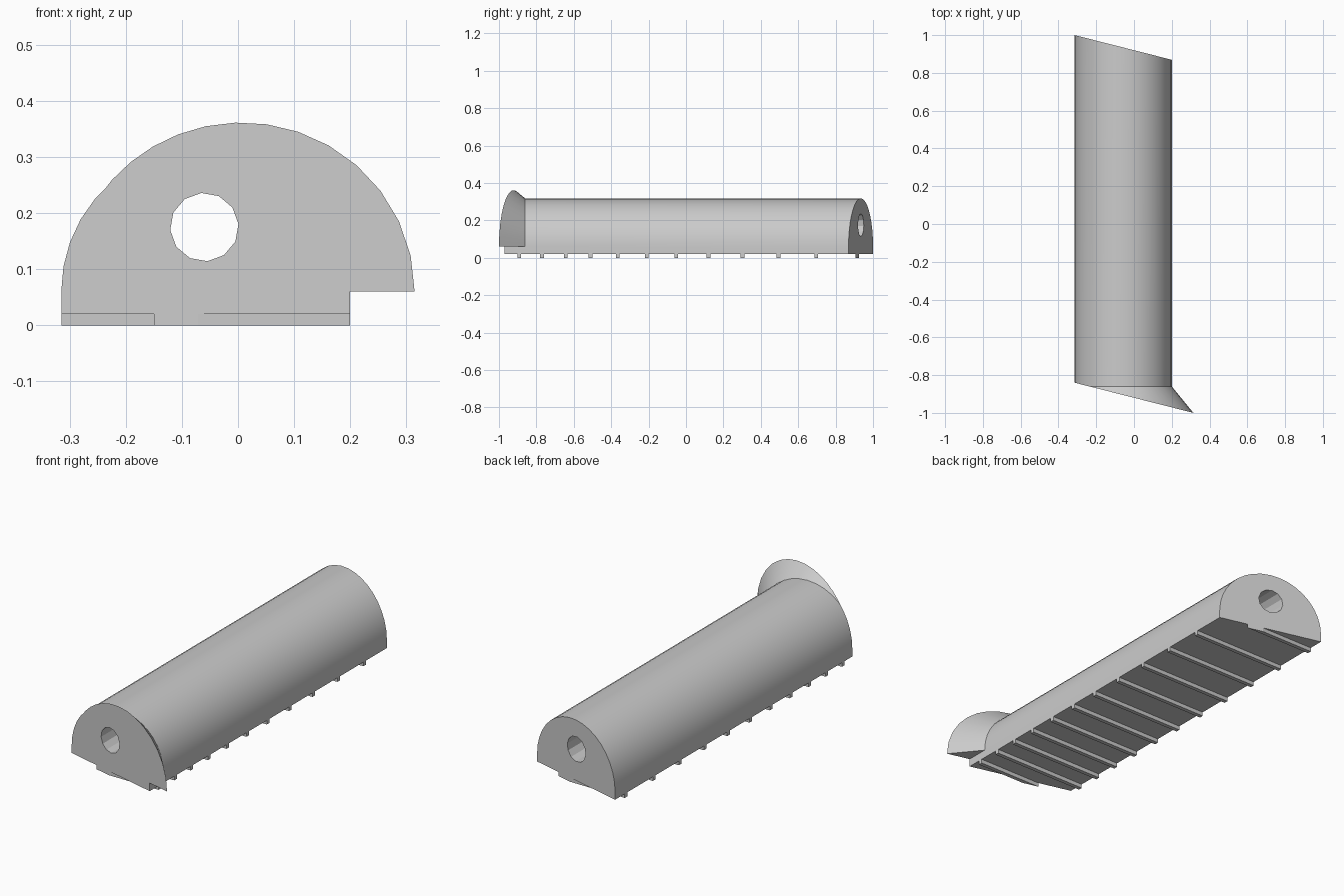
import bpy, bmesh, math
from mathutils import Vector, Matrix

cube = bpy.data.objects.get("Cube")
if cube:
    bpy.data.objects.remove(cube, do_unlink=True)

LEFT, RIGHT = -0.315, 0.2            # side walls in x
CX, R = (LEFT + RIGHT) / 2, (RIGHT - LEFT) / 2
SPRING, BASE = 0.06, 0.02            # start of the arch, underside
SLANT = -0.254                       # skew of both end faces
FRONT_Y, BACK_Y = -0.84, 1.0         # end faces at the left wall

grey = bpy.data.materials.new("light grey")
grey.use_nodes = True
colour = (0.6, 0.6, 0.6, 1)
grey.diffuse_color = colour
grey.node_tree.nodes["Principled BSDF"].inputs["Base Color"].default_value = colour


def trim_ends(bm):
    """Cut both ends along the skewed planes and cap them."""
    for y, sign in ((FRONT_Y, -1), (BACK_Y, 1)):
        bmesh.ops.bisect_plane(
            bm, geom=bm.verts[:] + bm.edges[:] + bm.faces[:], dist=1e-6,
            plane_co=(LEFT, y, 0), plane_no=Vector((-SLANT, 1, 0)) * sign,
            clear_outer=True)
        rim = [e for e in bm.edges if e.is_boundary]
        bmesh.ops.holes_fill(bm, edges=rim, sides=0)


def finish(bm, name):
    bmesh.ops.recalc_face_normals(bm, faces=bm.faces[:])
    mesh = bpy.data.meshes.new(name)
    bm.to_mesh(mesh)
    bm.free()
    obj = bpy.data.objects.new(name, mesh)
    bpy.context.collection.objects.link(obj)
    mesh.materials.append(grey)
    return obj


# Arched body with a flared front mouth
def section(bm, y, r):
    arc = [(CX + r * math.cos(a), SPRING + r * math.sin(a))
           for a in (math.pi * i / 18 for i in range(19))]
    foot = [(LEFT, SPRING), (LEFT, BASE), (RIGHT, BASE), (RIGHT, SPRING)]
    return [bm.verts.new((x, y, z)) for x, z in arc + foot]


bm = bmesh.new()
FLARE_Y, SPREAD = -0.86, 0.82
rings = [section(bm, y, r) for y, r in
         ((-1.1, R + SPREAD * (FLARE_Y + 1.1)), (FLARE_Y, R), (1.1, R))]
for a, b in zip(rings, rings[1:]):
    for i in range(len(a)):
        j = (i + 1) % len(a)
        bm.faces.new((a[i], a[j], b[j], b[i]))
bmesh.ops.remove_doubles(bm, verts=bm.verts[:], dist=1e-5)
trim_ends(bm)
body = finish(bm, "arched_body")

# Round bore through the full length
bm = bmesh.new()
bmesh.ops.create_cone(
    bm, cap_ends=True, segments=12, radius1=0.061, radius2=0.061, depth=3,
    matrix=Matrix.Translation((-0.06, 0, 0.175)) @ Matrix.Rotation(math.pi / 2, 4, 'X')
    @ Matrix.Rotation(math.radians(5), 4, 'Z'))
cutter = finish(bm, "bore_cutter")
cutter.hide_render = True
cutter.hide_set(True)
bore = body.modifiers.new("bore", 'BOOLEAN')
bore.operation = 'DIFFERENCE'
bore.solver = 'EXACT'
bore.object = cutter

bpy.context.view_layer.objects.active = body
body.select_set(True)
bpy.ops.object.modifier_apply(modifier=bore.name)
bpy.data.objects.remove(cutter, do_unlink=True)
bpy.ops.object.shade_smooth_by_angle(angle=math.radians(25))

# Cross ribs below, with spacing that widens towards the back
bm = bmesh.new()
for y in (-0.892, -0.77, -0.643, -0.51, -0.365, -0.21,
          -0.052, 0.12, 0.302, 0.495, 0.697, 0.915):
    top = BASE + 0.001
    bmesh.ops.create_cube(
        bm, size=1, matrix=Matrix.Translation((CX, y, top / 2))
        @ Matrix.Diagonal((2 * R, 0.02, top, 1)))
trim_ends(bm)
finish(bm, "underside_ribs")
